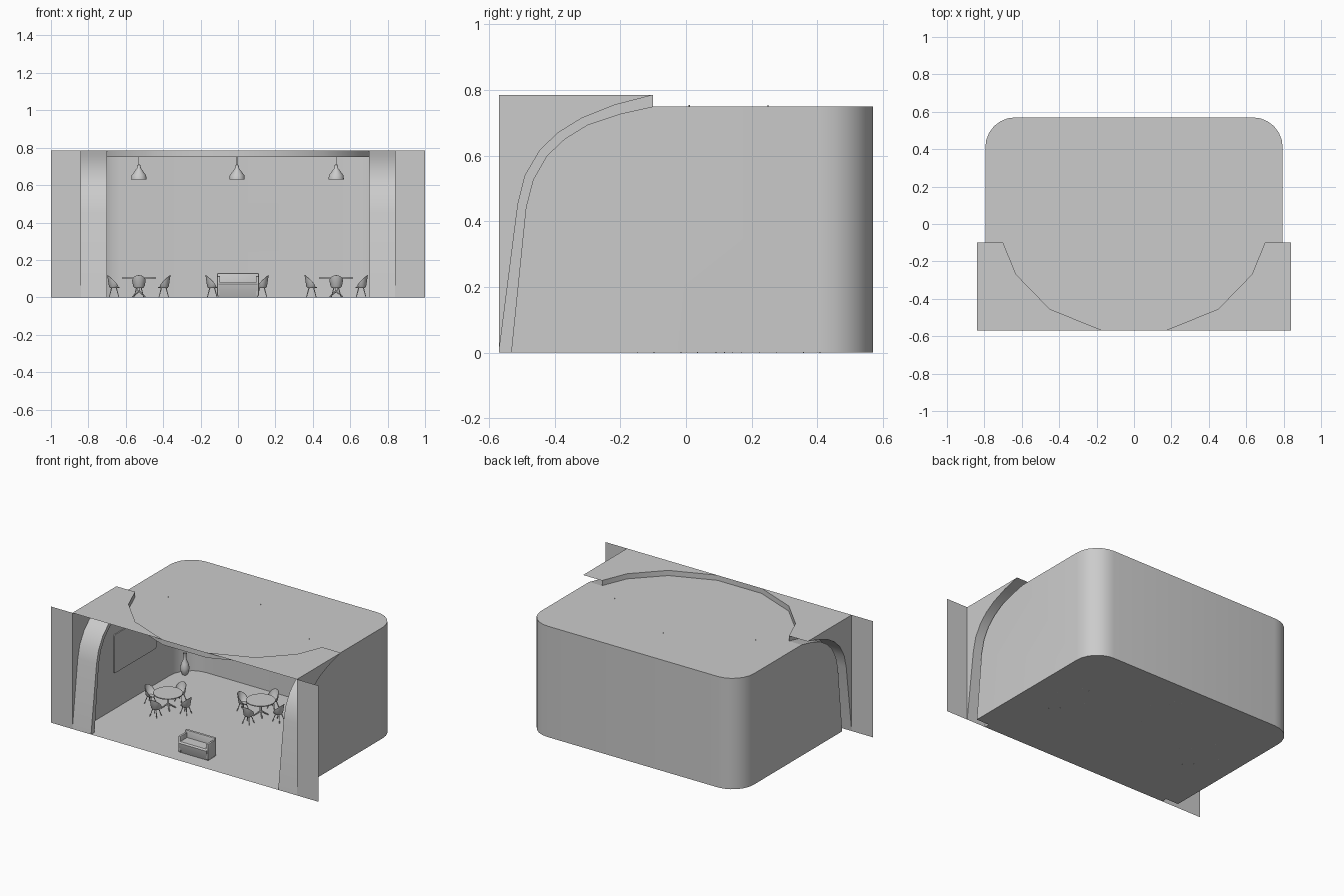
import bpy, bmesh, math
from math import sin, cos, pi, radians
from mathutils import Matrix, Vector

if "Cube" in bpy.data.objects:
    bpy.data.objects.remove(bpy.data.objects["Cube"])


def finish(name, bm, smooth=True, fix=False):
    bmesh.ops.remove_doubles(bm, verts=bm.verts, dist=1e-5)
    if fix:
        bmesh.ops.recalc_face_normals(bm, faces=bm.faces)
    me = bpy.data.meshes.new(name)
    bm.to_mesh(me)
    bm.free()
    ob = bpy.data.objects.new(name, me)
    bpy.context.collection.objects.link(ob)
    bpy.ops.object.select_all(action='DESELECT')
    ob.select_set(True)
    bpy.context.view_layer.objects.active = ob
    if smooth:
        bpy.ops.object.shade_smooth_by_angle(angle=radians(35))
    return ob


def poly(bm, pts):
    bm.faces.new([bm.verts.new(p) for p in pts])


def strip(bm, a, b):
    for i in range(len(a) - 1):
        poly(bm, [a[i], a[i + 1], b[i + 1], b[i]])


def box(bm, centre, size):
    m = Matrix.Translation(centre) @ Matrix.Diagonal((*size, 1))
    bmesh.ops.create_cube(bm, size=1, matrix=m)


def rod(bm, a, b, r1, r2, seg=8):
    a, b = Vector(a), Vector(b)
    d = b - a
    m = Matrix.Translation((a + b) / 2) @ d.to_track_quat('Z', 'Y').to_matrix().to_4x4()
    bmesh.ops.create_cone(bm, cap_ends=True, segments=seg, radius1=r1, radius2=r2,
                          depth=d.length, matrix=m)


def lathe(bm, prof, seg=20):
    rings = [[(r * cos(2 * pi * i / seg), r * sin(2 * pi * i / seg), z)
              for i in range(seg + 1)] for r, z in prof]
    for lo, hi in zip(rings, rings[1:]):
        strip(bm, lo, hi)


def copy(ob, name, loc, rot=0):
    c = ob.copy()
    c.name = name
    bpy.context.collection.objects.link(c)
    c.location, c.rotation_euler = loc, (0, 0, rot)
    return c


# ---- room shell ----
W, F, C, T, B = 0.795, -0.57, 0.75, 0.785, 0.57
R = 0.16
outer = [(F, 0), (-.512, .453), (-.49, .54), (-.445, .617), (-.39, .67),
         (-.317, .715), (-.216, .755), (-.10, T)]
inner = [(-.533, 0), (-.488, .442), (-.466, .527), (-.424, .60), (-.369, .652),
         (-.299, .695), (-.20, .728), (-.10, C)]
half = [(-.70, -.10), (-.63, -.27), (-.45, -.455), (-.165, F)]
plan = half + [(-x, y) for x, y in reversed(half)]
arc = [(W - R + R * cos(a), B - R + R * sin(a)) for a in [pi / 2 * i / 6 for i in range(7)]]
back = arc + [(-x, y) for x, y in reversed(arc)]

bm = bmesh.new()
for s in (-1, 1):
    poly(bm, [(s * W, y, z) for y, z in inner + [(B - R, C), (B - R, 0)]])
strip(bm, [(x, y, 0) for x, y in back], [(x, y, C) for x, y in back])
finish("walls", bm, fix=True)

bm = bmesh.new()
y0 = inner[0][0]
poly(bm, [(x, y, 0) for x, y in back + [(-W, y0), (-.7, y0), (-.7, F), (.7, F), (.7, y0), (W, y0)]])
finish("floor", bm, False)

bm = bmesh.new()
poly(bm, [(x, y, C) for x, y in back + [(-W, -.10)] + plan + [(W, -.10)]])
finish("ceiling", bm, False)

# ---- front portal: flat wings, side spandrels, curved reveals, top corners ----
bm = bmesh.new()
for s in (-1, 1):
    poly(bm, [(s * 1, F, 0), (s * .84, F, 0), (s * .84, F, T), (s * 1, F, T)])
    poly(bm, [(s * .84, y, z) for y, z in outer + [(F, T)]])
    poly(bm, [(s * -x, y, T) for x, y in half] + [(s * .84, F, T), (s * .84, -.10, T)])
finish("front_portal", bm, False)

bm = bmesh.new()
for s in (-1, 1):
    o = [(s * .70, y, z) for y, z in outer]
    n = [(s * .70, y, z) for y, z in inner]
    strip(bm, [(s * .84, y, z) for y, z in outer], o)
    strip(bm, o, n)
    strip(bm, n, [(s * W, y, z) for y, z in inner])
finish("arch_reveals", bm)

bm = bmesh.new()
strip(bm, [(x, y, C) for x, y in plan], [(x, y, T) for x, y in plan])
finish("ceiling_fascia", bm)

# ---- wall boards ----
bm = bmesh.new()
box(bm, (0, 0, 0), (.45, .006, .26))
bmesh.ops.bevel(bm, geom=[e for e in bm.edges if abs(e.verts[0].co.y - e.verts[1].co.y) > .001],
                offset=.012, segments=4, profile=.5, affect='EDGES')
board = finish("back_board", bm)
board.location = (-.005, B - .004, .375)
for n, s in (("left", -1), ("right", 1)):
    copy(board, n + "_board", (s * (W - .004), .03, .375), pi / 2)

# ---- dining table ----
bm = bmesh.new()
rod(bm, (0, 0, .101), (0, 0, .107), .091, .091, 32)
rod(bm, (0, 0, .03), (0, 0, .102), .007, .006, 12)
for k in range(4):
    a = pi / 4 + k * pi / 2
    rod(bm, (0, 0, .034), (.048 * cos(a), .048 * sin(a), .003), .007, .003, 6)
table = finish("table", bm)

# ---- bucket chair: back faces -y ----
bm = bmesh.new()
N = 16
base, low, top = [], [], []
for i in range(N + 1):
    a = radians(-125 + 250 * i / N)
    h = .079 + .039 * (.5 + .5 * cos(a)) ** 1.3 - .022 * (abs(a) / radians(125)) ** 4
    base.append((.022 * sin(a), -.020 * cos(a), .049))
    low.append((.030 * sin(a), -.027 * cos(a), .058))
    top.append((.036 * sin(a), -.036 * cos(a), h))
strip(bm, base, low)
strip(bm, low, top)
poly(bm, base + [(-.014, .03, .051), (.014, .03, .051)][::-1])
poly(bm, [base[0], low[0], (-.014, .03, .051)])
poly(bm, [base[-1], (.014, .03, .051), low[-1]])
bmesh.ops.remove_doubles(bm, verts=bm.verts, dist=1e-5)
bmesh.ops.recalc_face_normals(bm, faces=bm.faces)
bmesh.ops.solidify(bm, geom=bm.faces[:], thickness=.003)
for sx in (-1, 1):
    for sy in (-1, 1):
        rod(bm, (sx * .026, sy * .026, 0), (sx * .013, sy * .013, .049), .002, .003, 6)
chair = finish("chair", bm)

# ---- pendant lamp ----
bm = bmesh.new()
lathe(bm, [(.002, .755), (.002, .71), (.008, .708), (.011, .69), (.039, .652), (.041, .63),
           (.038, .63), (.036, .651), (.009, .687), (0, .689)])
lamp = finish("pendant_lamp", bm)

# ---- place the three dining groups ----
spots = [(-.53, .01), (-.005, .25), (.525, .01)]
for g, (x, y) in enumerate(spots):
    for ob, z in ((table, 0), (lamp, 0)):
        if g:
            copy(ob, f"{ob.name}_{g + 1}", (x, y, z))
    for k in range(4):
        a = k * pi / 2
        loc = (x + .133 * sin(a), y - .133 * cos(a), 0)
        if g or k:
            copy(chair, f"chair_{g + 1}_{k + 1}", loc, a)
table.location = lamp.location = (*spots[0], 0)
chair.location = (spots[0][0], spots[0][1] - .133, 0)

# ---- sofa: undercut seat with a back and arms wrapped around it ----
bm = bmesh.new()
side = [(-.468, 0), (-.482, .04), (-.487, .07), (-.48, .08), (-.40, .08), (-.40, 0)]
l, r = ([(x, y, z) for y, z in side] for x in (-.105, .105))
strip(bm, l + l[:1], r + r[:1])
poly(bm, l)
poly(bm, r)
finish("sofa_seat", bm, fix=True)

bm = bmesh.new()
box(bm, (0, -.400, .068), (.222, .018, .124))
for s in (-1, 1):
    box(bm, (s * .103, -.440, .060), (.016, .08, .108))
bmesh.ops.bevel(bm, geom=bm.edges[:], offset=.005, segments=2, profile=.5, affect='EDGES')
finish("sofa_back_and_arms", bm)

# ---- corner vases ----
bm = bmesh.new()
lathe(bm, [(0, 0), (.016, 0), (.025, .02), (.029, .045), (.022, .075), (.011, .10),
           (.009, .125), (.013, .145)], 16)
vase = finish("left_vase", bm)
vase.location = (-.73, .475, 0)
copy(vase, "right_vase", (.73, .475, 0))
